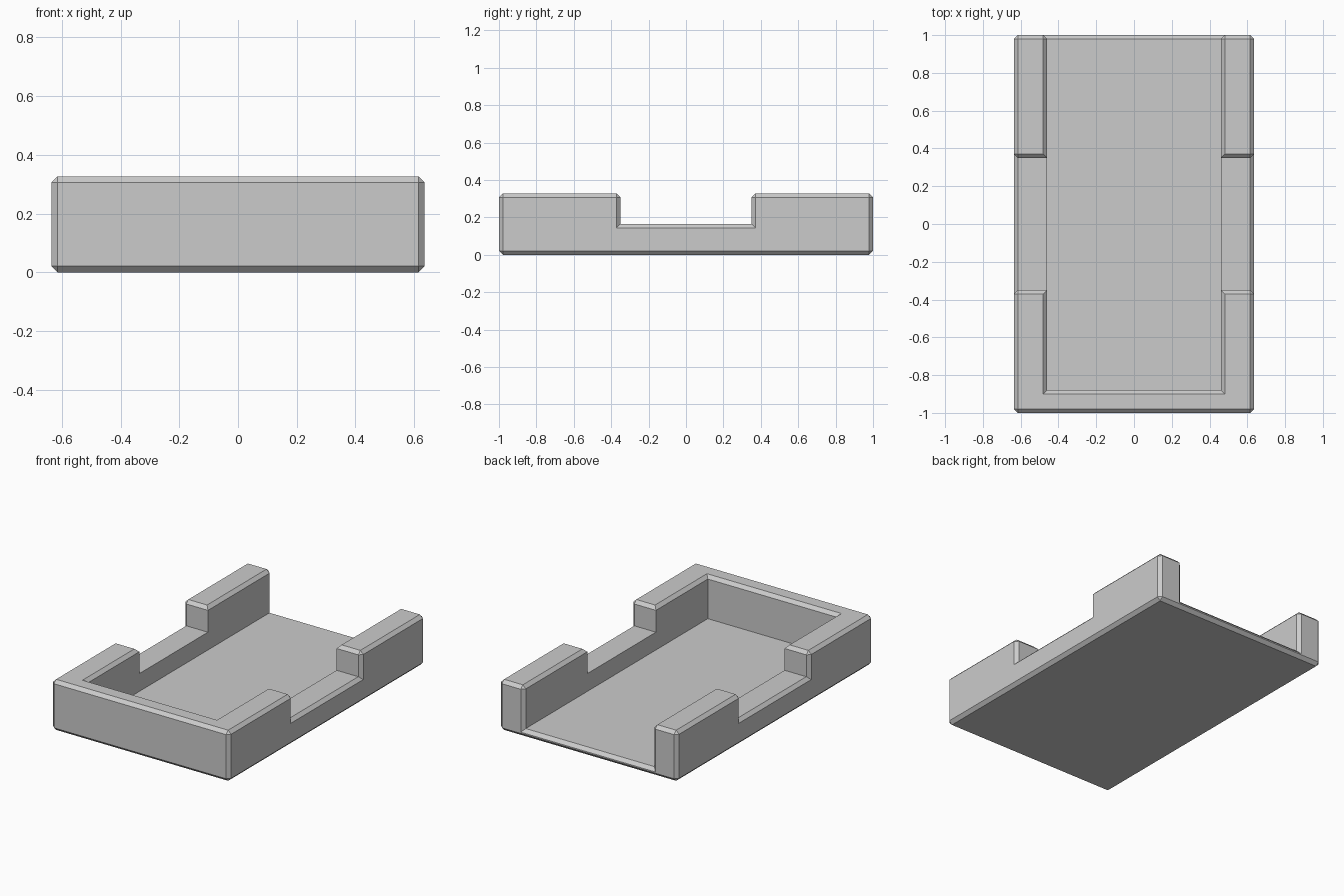
import bpy
import bmesh

cube = bpy.data.objects.get("Cube")
if cube:
    bpy.data.objects.remove(cube, do_unlink=True)

HALF_W, INNER_W = 0.636, 0.46      # outer and inner half widths
FRONT_IN, NOTCH = -0.88, 0.35      # inside of front wall, half length of side notches
FLOOR, SILL, TOP = 0.05, 0.165, 0.327
BEVEL = 0.021

xs = [-HALF_W, -INNER_W, INNER_W, HALF_W]
ys = [-1, FRONT_IN, -NOTCH, NOTCH, 1]
zs = [0, FLOOR, SILL, TOP]


def solid(i, j, k):
    """Whether a cell of the tray is filled."""
    if not (0 <= i < 3 and 0 <= j < 4 and 0 <= k < 3):
        return False
    if k == 0 or j == 0:
        return True                # floor and front wall
    if i == 1:
        return False               # open middle, open at the back
    return k == 1 or j != 2        # side walls, cut down at the notches


# Skin of the filled cells
bm = bmesh.new()
cuts = (xs, ys, zs)
for i in range(3):
    for j in range(4):
        for k in range(3):
            if not solid(i, j, k):
                continue
            cell = (i, j, k)
            for axis in range(3):
                for side in (0, 1):
                    near = list(cell)
                    near[axis] += 2 * side - 1
                    if solid(*near):
                        continue
                    u, v = [a for a in range(3) if a != axis]
                    corners = []
                    for du, dv in ((0, 0), (1, 0), (1, 1), (0, 1)):
                        idx = list(cell)
                        idx[axis] += side
                        idx[u] += du
                        idx[v] += dv
                        corners.append(bm.verts.new([cuts[a][idx[a]] for a in range(3)]))
                    bm.faces.new(corners)
bmesh.ops.remove_doubles(bm, verts=bm.verts[:], dist=0.0001)
bmesh.ops.recalc_face_normals(bm, faces=bm.faces[:])
bmesh.ops.dissolve_limit(bm, angle_limit=0.02, verts=bm.verts[:], edges=bm.edges[:])
bm.normal_update()


def inner_notch(edge):
    """The inner edges around the side notches stay sharp."""
    return all(abs(abs(v.co.x) - INNER_W) < 0.001 and abs(v.co.y) < NOTCH + 0.001
               for v in edge.verts)


# Chamfer the outward corners
edges = [e for e in bm.edges if e.is_convex and not inner_notch(e)]
bmesh.ops.bevel(bm, geom=edges, offset=BEVEL, offset_type='OFFSET', segments=1,
                profile=0.5, affect='EDGES', clamp_overlap=False)
bmesh.ops.recalc_face_normals(bm, faces=bm.faces[:])

mesh = bpy.data.meshes.new("tray")
bm.to_mesh(mesh)
bm.free()
tray = bpy.data.objects.new("tray", mesh)
bpy.context.collection.objects.link(tray)

# Plain grey
grey = bpy.data.materials.new("light grey")
grey.use_nodes = True
color = (0.6, 0.6, 0.6, 1)
grey.diffuse_color = color
grey.node_tree.nodes["Principled BSDF"].inputs["Base Color"].default_value = color
mesh.materials.append(grey)
